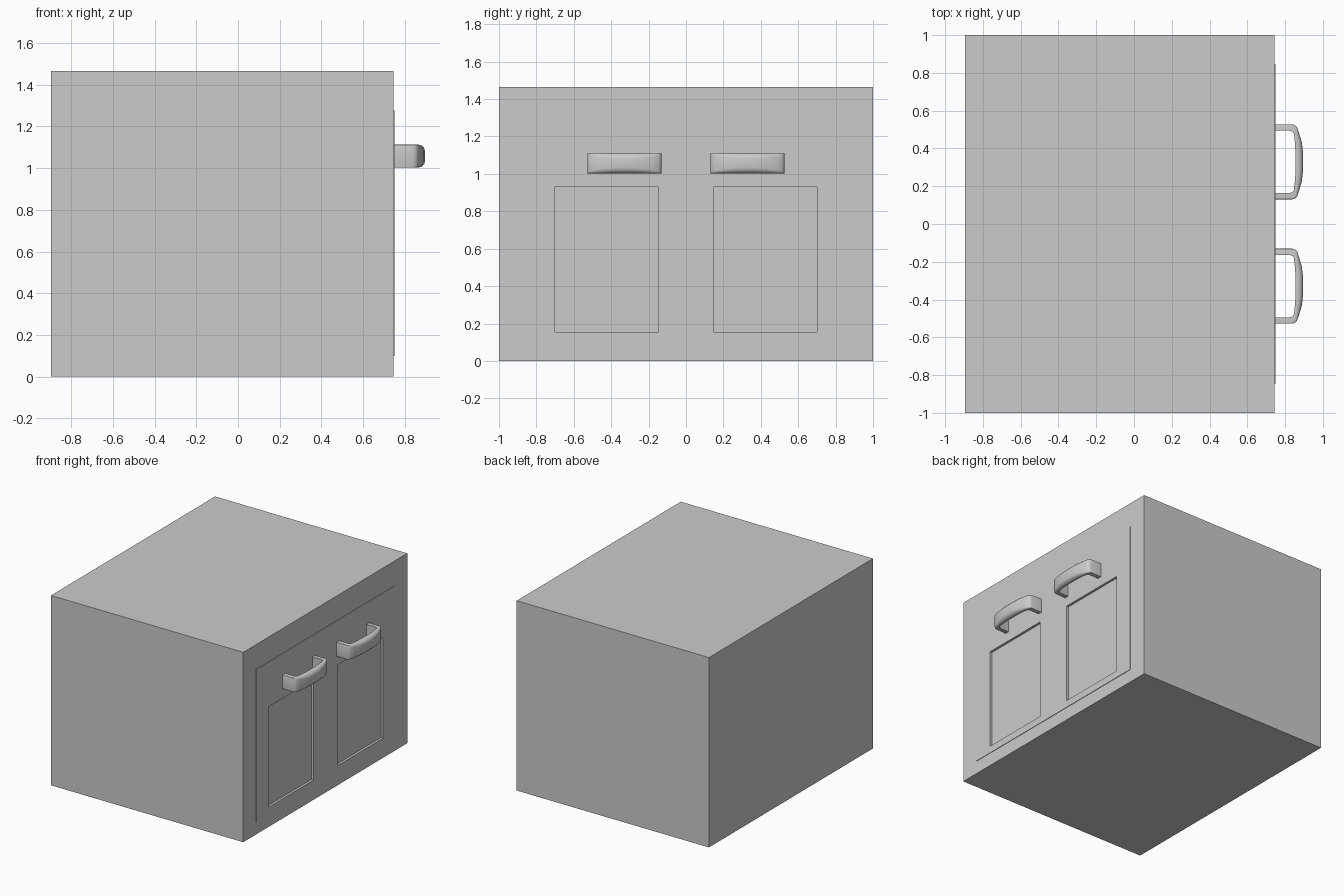
import bpy, bmesh, math

if "Cube" in bpy.data.objects:
    bpy.data.objects.remove(bpy.data.objects["Cube"])

BACK, FRONT, LIP = -0.896, 0.745, 0.749   # x of back, front wall, door surface


def box(name, lo, hi):
    bm = bmesh.new()
    bmesh.ops.create_cube(bm, size=1)
    for v in bm.verts:
        v.co = [(a + b) / 2 + c * (b - a) for a, b, c in zip(lo, hi, v.co)]
    me = bpy.data.meshes.new(name)
    bm.to_mesh(me)
    bm.free()
    ob = bpy.data.objects.new(name, me)
    bpy.context.collection.objects.link(ob)
    return ob


def cut(ob, cutter):
    m = ob.modifiers.new("recess", 'BOOLEAN')
    m.operation = 'DIFFERENCE'
    m.solver = 'EXACT'
    m.object = cutter
    cutter.hide_render = True
    cutter.display_type = 'WIRE'


# Handle stations: (outer offset, outer x, inner offset, inner x, edge rounding)
HALF = [
    (0.198, 0.740, 0.165, 0.740, 0.001),
    (0.198, 0.838, 0.165, 0.825, 0.002),
    (0.194, 0.853, 0.161, 0.838, 0.006),
    (0.183, 0.863, 0.150, 0.846, 0.012),
    (0.155, 0.873, 0.130, 0.849, 0.018),
    (0.105, 0.888, 0.090, 0.853, 0.025),
    (0.040, 0.896, 0.040, 0.855, 0.030),
]


def handle(name, yc):
    z0, z1 = 1.003, 1.112
    stations = [(s, st) for s, row in ((1, HALF), (-1, HALF[::-1])) for st in row]
    bm = bmesh.new()
    rings = []
    for s, (oy, ox, iy, ix, r) in stations:
        dy, dx = oy - iy, ox - ix
        length = math.hypot(dy, dx)
        # section: depth runs inner 0 to outer 1, with rounded outer corners
        pts = [(0, z0), (0, z1)]
        arc = [math.radians(a) for a in (0, 30, 60, 90)]
        pts += [(1 - r / length * (1 - math.sin(a)), z1 - r * (1 - math.cos(a))) for a in arc]
        pts += [(1 - r / length * (1 - math.sin(a)), z0 + r * (1 - math.cos(a))) for a in arc[::-1]]
        rings.append([bm.verts.new((ix + dx * t, yc + s * (iy + dy * t), z)) for t, z in pts])
    n = len(rings[0])
    for a, b in zip(rings, rings[1:]):
        for i in range(n):
            j = (i + 1) % n
            bm.faces.new((a[i], a[j], b[j], b[i]))
    bm.faces.new(rings[0])
    bm.faces.new(rings[-1])
    bmesh.ops.recalc_face_normals(bm, faces=bm.faces)
    me = bpy.data.meshes.new(name)
    bm.to_mesh(me)
    bm.free()
    ob = bpy.data.objects.new(name, me)
    bpy.context.collection.objects.link(ob)
    bpy.ops.object.select_all(action='DESELECT')
    ob.select_set(True)
    bpy.context.view_layer.objects.active = ob
    bpy.ops.object.shade_smooth_by_angle(angle=math.radians(40))


# Cabinet body
body = box("cabinet_body", (BACK, -1, 0), (FRONT, 1, 1.465))

# Two doors with recessed panels and pull handles
for side, s in (("left", -1), ("right", 1)):
    ys = sorted((0, s * 0.847))
    door = box(side + "_door", (FRONT, ys[0], 0.1), (LIP, ys[1], 1.275))
    py = sorted((s * 0.147, s * 0.70))
    cutter = box(side + "_panel_cutter", (FRONT - 0.014, py[0], 0.155), (0.8, py[1], 0.93))
    cut(door, cutter)
    cut(body, cutter)
    handle(side + "_handle", s * 0.329)
